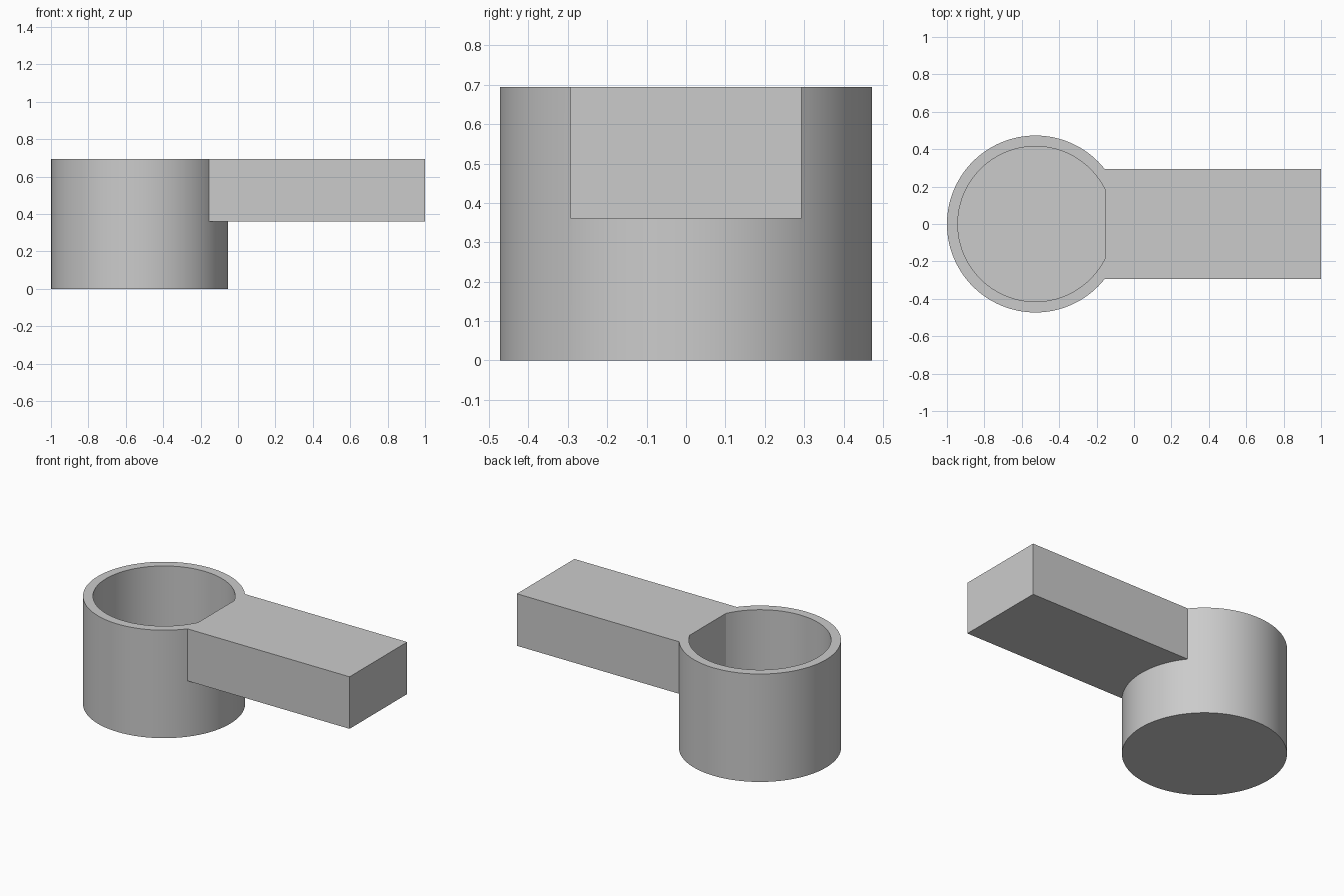
import bpy

cube = bpy.data.objects.get("Cube")
if cube:
    bpy.data.objects.remove(cube, do_unlink=True)

HEIGHT = 0.695
CUP_X = -0.527
OUTER_R, INNER_R = 0.473, 0.415
FLOOR = 0.06

# Single grey finish
grey = bpy.data.materials.new("plain grey")
grey.use_nodes = True
colour = (0.6, 0.6, 0.6, 1)
grey.diffuse_color = colour
grey.node_tree.nodes["Principled BSDF"].inputs["Base Color"].default_value = colour


def cylinder(name, radius, z0, z1):
    bpy.ops.mesh.primitive_cylinder_add(
        vertices=96, radius=radius, depth=z1 - z0,
        location=(CUP_X, 0, (z0 + z1) / 2))
    ob = bpy.context.object
    ob.name = name
    ob.data.materials.append(grey)
    return ob


def box(name, low, high):
    centre = [(a + b) / 2 for a, b in zip(low, high)]
    bpy.ops.mesh.primitive_cube_add(size=1, location=centre)
    ob = bpy.context.object
    ob.name = name
    ob.scale = [b - a for a, b in zip(low, high)]
    bpy.ops.object.transform_apply(location=False, rotation=False, scale=True)
    ob.data.materials.append(grey)
    return ob


def combine(target, tool, operation):
    mod = target.modifiers.new(operation.title(), 'BOOLEAN')
    mod.operation = operation
    mod.solver = 'EXACT'
    mod.object = tool
    bpy.context.view_layer.objects.active = target
    bpy.ops.object.modifier_apply(modifier=mod.name)
    bpy.data.objects.remove(tool, do_unlink=True)


# Round cup, hollowed from above
cup = cylinder("cup_with_handle", OUTER_R, 0, HEIGHT)
combine(cup, cylinder("bore", INNER_R, FLOOR, HEIGHT + 0.2), 'DIFFERENCE')

# Block handle, running through the wall to a flat end inside the cup
handle = box("handle", (-0.155, -0.293, 0.36), (1, 0.293, HEIGHT))
combine(cup, handle, 'UNION')

bpy.ops.object.select_all(action='DESELECT')
cup.select_set(True)
bpy.context.view_layer.objects.active = cup
bpy.ops.object.shade_smooth_by_angle(angle=0.35)
